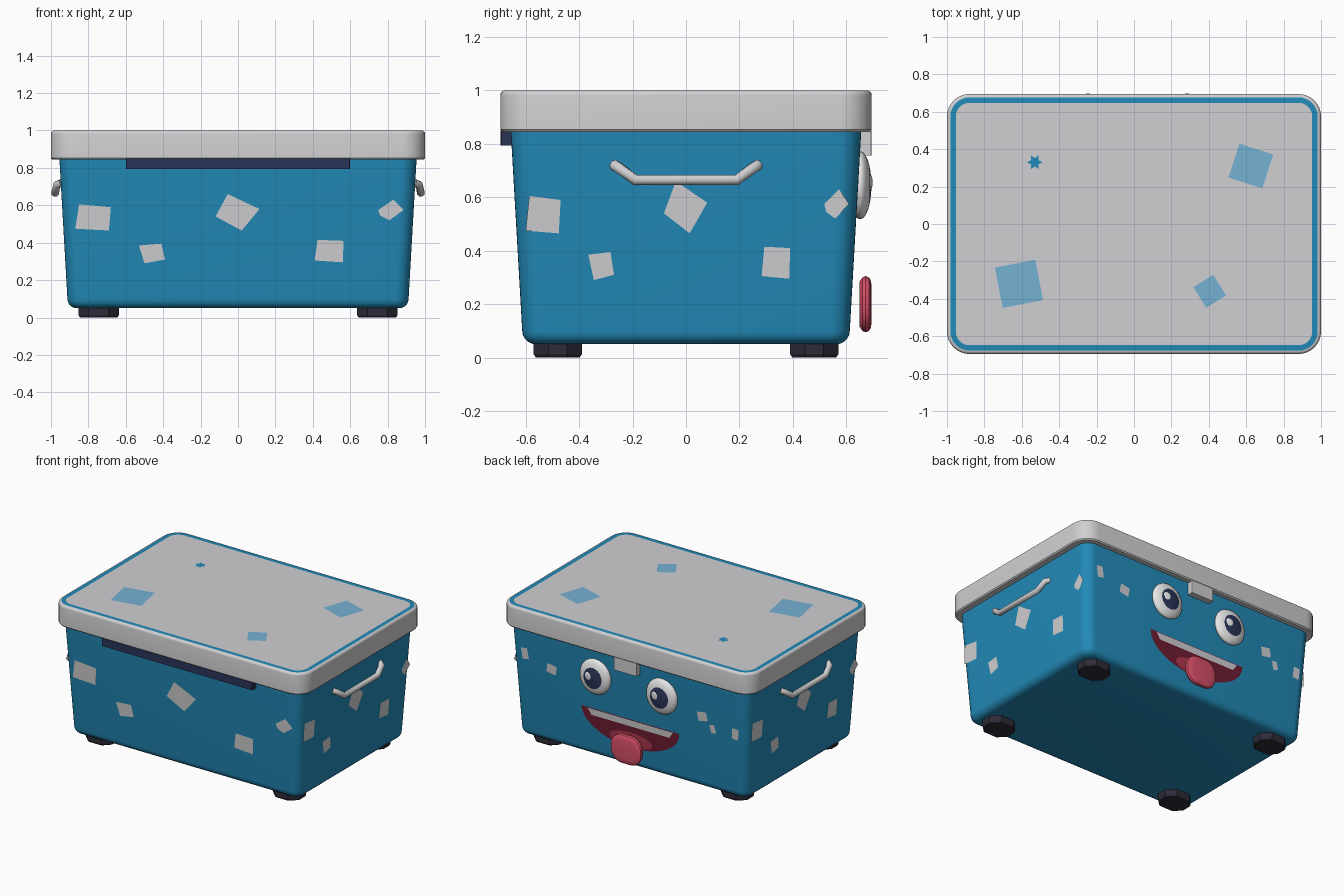
import bpy, bmesh, math
from mathutils import Vector

if "Cube" in bpy.data.objects:
    bpy.data.objects.remove(bpy.data.objects["Cube"])


def mat(name, r, g, b):
    lin = lambda c: ((c / 255 + 0.055) / 1.055) ** 2.4 if c > 10 else c / 255 / 12.92
    m = bpy.data.materials.new(name)
    m.diffuse_color = (lin(r), lin(g), lin(b), 1)
    m.use_nodes = True
    m.node_tree.nodes["Principled BSDF"].inputs["Base Color"].default_value = m.diffuse_color
    return m


BLUE = mat("blue", 34, 138, 184)
GREY = mat("light grey", 208, 208, 210)
PALE = mat("pale blue", 118, 178, 212)
NAVY = mat("navy", 42, 52, 88)
DARK = mat("dark grey", 46, 42, 56)
MAROON = mat("maroon", 112, 28, 52)
ROSE = mat("dark pink", 176, 56, 80)
PINK = mat("pink", 216, 80, 104)
WHITE = mat("white", 238, 238, 238)


def finish(name, bm, mats, smooth=True, recalc=True):
    if recalc:
        bmesh.ops.recalc_face_normals(bm, faces=bm.faces)
    me = bpy.data.meshes.new(name)
    bm.to_mesh(me)
    bm.free()
    ob = bpy.data.objects.new(name, me)
    bpy.context.collection.objects.link(ob)
    for m in mats:
        me.materials.append(m)
    if smooth:
        bpy.ops.object.select_all(action='DESELECT')
        ob.select_set(True)
        bpy.context.view_layer.objects.active = ob
        bpy.ops.object.shade_smooth_by_angle(angle=math.radians(35))
    return ob


def rounded(hx, hy, r, n):
    pts = []
    for i, (sx, sy) in enumerate([(1, 1), (-1, 1), (-1, -1), (1, -1)]):
        for k in range(n + 1):
            a = math.pi / 2 * (i + k / n)
            pts.append((sx * (hx - r) + r * math.cos(a), sy * (hy - r) + r * math.sin(a)))
    return pts


def loft(name, rings, mats, n=8, loc=(0, 0, 0), place=lambda u, v, w: (u, v, w),
         band=None, smooth=True):
    """Stack rounded rectangles (half x, half y, radius, height); band = ring step in 2nd colour."""
    bm = bmesh.new()
    loops = [[bm.verts.new(Vector(place(u, v, w)) + Vector(loc)) for u, v in rounded(a, b, r, n)]
             for a, b, r, w in rings]
    for i, (lo, hi) in enumerate(zip(loops, loops[1:])):
        for k in range(len(lo)):
            j = (k + 1) % len(lo)
            bm.faces.new((lo[k], lo[j], hi[j], hi[k])).material_index = int(i == band)
    bm.faces.new(loops[0])
    bm.faces.new(loops[-1])
    return finish(name, bm, mats, smooth)


# Tapered walls: half extents at height z
SLOPE = 0.057
HALF = {'front': 0.613, 'back': 0.613, 'left': 0.912, 'right': 0.912}
RIGHT = {'front': (1, 0), 'right': (0, 1), 'back': (-1, 0), 'left': (0, -1)}


def paint(name, wall, pts, m, off=0.003):
    """Flat painted shape on a wall, (u, z) as seen from outside."""
    rx, ry = RIGHT[wall]
    nx, ny = ry, -rx
    bm = bmesh.new()
    vs = []
    for u, z in pts:
        d = HALF[wall] + SLOPE * (z - 0.1) + off
        vs.append(bm.verts.new((rx * u + nx * d, ry * u + ny * d, z)))
    f = bm.faces.new(vs)
    f.normal_update()
    if f.normal.dot(Vector((nx, ny, 0))) < 0:
        f.normal_flip()
    finish(name, bm, [m], False, False)


def top_plate(name, pts, m):
    bm = bmesh.new()
    f = bm.faces.new([bm.verts.new((x, y, 1.002)) for x, y in pts])
    f.normal_update()
    if f.normal.z < 0:
        f.normal_flip()
    finish(name, bm, [m], False, False)


# Body with rounded bottom edge
rings = []
for k in range(6):
    a = math.pi / 2 * k / 5
    i = 0.05 * (1 - math.sin(a))
    rings.append((0.912 - i, 0.613 - i, 0.075 - i, 0.10 - 0.05 * math.cos(a)))
rings.append((0.955, 0.656, 0.08, 0.85))
loft("body", rings, [BLUE])

# Lid with a blue border on top
rings = [(0.993, 0.688, 0.113, 0.845), (1, 0.695, 0.12, 0.853)]
for k in range(5):
    a = math.pi / 2 * k / 4
    i = 0.018 * (1 - math.cos(a))
    rings.append((1 - i, 0.695 - i, 0.12 - i, 0.982 + 0.018 * math.sin(a)))
rings.append((0.953, 0.648, 0.073, 1.0))
loft("lid", rings, [GREY, BLUE], band=len(rings) - 2)

# Feet
for sx in (-1, 1):
    for sy in (-1, 1):
        loft("foot", [(0.1, 0.082, 0.05, 0), (0.108, 0.09, 0.055, 0.012), (0.108, 0.09, 0.055, 0.06)],
             [DARK], n=1, loc=(sx * 0.745, sy * 0.48, 0), smooth=False)

# Hinge strip on the front, latch on the back
loft("hinge_strip", [(0.6, 0.022, 0.003, 0.793), (0.6, 0.022, 0.003, 0.85)], [NAVY], n=1,
     loc=(0, -0.672, 0), smooth=False)
loft("latch", [(0.09, 0.022, 0.004, 0.757), (0.09, 0.022, 0.004, 0.85)], [GREY], n=2,
     loc=(0, 0.672, 0), smooth=False)

# Side handles
for s in (-1, 1):
    half = [(0.942, 0.268, 0.72), (0.968, 0.252, 0.71), (0.978, 0.19, 0.665)]
    path = half + [(x, -y, z) for x, y, z in reversed(half)]
    cu = bpy.data.curves.new("handle", 'CURVE')
    cu.dimensions = '3D'
    cu.bevel_depth = 0.021
    cu.bevel_resolution = 2
    cu.use_fill_caps = True
    sp = cu.splines.new('POLY')
    sp.points.add(len(path) - 1)
    for p, (x, y, z) in zip(sp.points, path):
        p.co = (s * x, s * y, z, 1)
    cu.materials.append(GREY)
    ob = bpy.data.objects.new("handle", cu)
    bpy.context.collection.objects.link(ob)

# Confetti patches: same layout on three walls, squeezed on the sides
patches = [[(-.85, .605), (-.68, .59), (-.69, .465), (-.87, .475)],
           [(-.53, .385), (-.41, .395), (-.39, .31), (-.50, .29)],
           [(-.055, .66), (.115, .58), (.02, .465), (-.12, .54)],
           [(.425, .415), (.565, .41), (.56, .295), (.41, .305)],
           [(.75, .575), (.83, .63), (.885, .575), (.81, .52), (.76, .545)]]
for wall, k in (('front', 1), ('right', 0.69), ('left', 0.69)):
    for p in patches:
        paint(wall + "_patch", wall, [(u * k, z) for u, z in p], GREY)


def rect(cx, cy, w, h, deg):
    c, s = math.cos(math.radians(deg)), math.sin(math.radians(deg))
    return [(cx + c * a * w / 2 - s * b * h / 2, cy + s * a * w / 2 + c * b * h / 2)
            for a, b in ((-1, -1), (1, -1), (1, 1), (-1, 1))]


# Small patches beside the face
for a in ((-.83, .66, .05, .08, 10), (-.62, .6, .075, .065, -10), (.58, .58, .075, .065, 10),
          (.66, .51, .04, .06, 15), (.84, .52, .05, .08, -5)):
    paint("back_patch", 'back', rect(*a), GREY)

# Lid patches and splash
for a in ((.625, .31, .19, .19, -18), (-.615, -.32, .22, .22, 11), (.405, -.36, .125, .13, 32)):
    top_plate("lid_patch", rect(*a), PALE)
top_plate("lid_splash", [(-.53 + r * math.cos(a), .33 + r * math.sin(a)) for a, r in
                         ((math.pi * k / 6, 0.022 if k % 2 else 0.042) for k in range(12))], BLUE)

# Eyes with pupils coloured by ring, and highlights
for s in (-1, 1):
    bm = bmesh.new()
    bmesh.ops.create_uvsphere(bm, u_segments=32, v_segments=20, radius=1)
    for f in bm.faces:
        f.material_index = int(f.calc_center_median().z > math.cos(math.radians(36)))
    for v in bm.verts:
        x, y, z = v.co
        v.co = (s * 0.265 + 0.122 * x, 0.652 + 0.042 * z, 0.645 + 0.127 * y)
    finish("eye", bm, [WHITE, NAVY])
    bm = bmesh.new()
    bmesh.ops.create_uvsphere(bm, u_segments=16, v_segments=8, radius=1)
    for v in bm.verts:
        x, y, z = v.co
        v.co = (s * 0.265 + 0.035 + 0.028 * x, 0.691 + 0.0045 * z - 0.006 * x, 0.655 + 0.028 * y)
    finish("eye_highlight", bm, [WHITE])

# Mouth, teeth and tongue
arc = [math.pi * (1 + k / 24) for k in range(25)]
paint("mouth", 'back', [(0.39 * math.cos(a), 0.40 + 0.21 * math.sin(a)) for a in arc], MAROON)
paint("teeth", 'back', [(-.34, .395), (.34, .395), (.31, .35), (-.31, .35)], GREY, 0.005)
paint("tongue_base", 'back', [(0.17 * math.cos(2 * a), 0.25 + 0.055 * math.sin(2 * a))
                              for a in arc[:-1]], ROSE, 0.006)
loft("tongue", [(.10, .085, .07, -.022), (.118, .1, .085, -.012), (.122, .105, .09, 0),
                (.118, .1, .085, .013), (.105, .088, .075, .02), (.08, .065, .055, .023)],
     [PINK], loc=(0, 0.672, 0.2), place=lambda u, v, w: (u, w, v))
